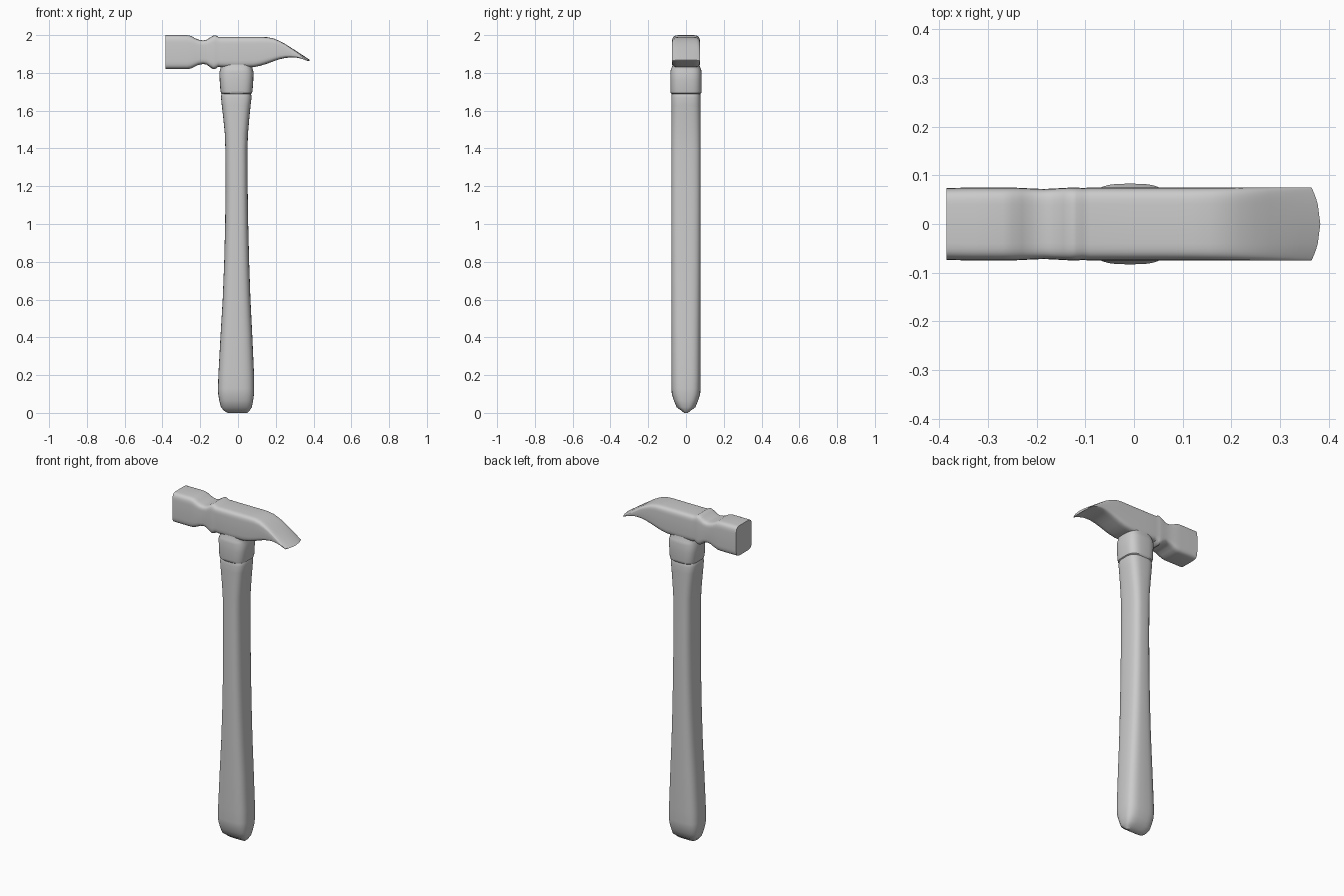
import bpy, bmesh, math

SEG = 40


def ring(lo, hi, half, power):
    """Rounded-rectangle outline: u spans lo..hi, y spans -half..half."""
    pts = []
    for i in range(SEG):
        a = 2 * math.pi * i / SEG
        c, s = math.cos(a), math.sin(a)
        u = math.copysign(abs(c) ** (2 / power), c)
        v = math.copysign(abs(s) ** (2 / power), s)
        pts.append(((lo + hi) / 2 + u * (hi - lo) / 2, v * half))
    return pts


def loft(name, stations, power, place, angle=40):
    """Skin a closed body through (position, lo, hi, half width) stations."""
    bm = bmesh.new()
    rings = [[bm.verts.new(place(t, u, y)) for u, y in ring(lo, hi, h, power)]
             for t, lo, hi, h in stations]
    for a, b in zip(rings, rings[1:]):
        for i in range(SEG):
            j = (i + 1) % SEG
            bm.faces.new((a[i], a[j], b[j], b[i]))
    bm.faces.new(rings[0][::-1])
    bm.faces.new(rings[-1])
    bmesh.ops.recalc_face_normals(bm, faces=bm.faces[:])
    mesh = bpy.data.meshes.new(name)
    bm.to_mesh(mesh)
    bm.free()
    obj = bpy.data.objects.new(name, mesh)
    bpy.context.collection.objects.link(obj)
    bpy.ops.object.select_all(action='DESELECT')
    obj.select_set(True)
    bpy.context.view_layer.objects.active = obj
    bpy.ops.object.shade_smooth_by_angle(angle=math.radians(angle))
    return obj


def upright(z, x, y):
    return (x, y, z)


def sideways(x, z, y):
    # the claw edge is bowed when seen from above
    bow = max(0, min(1, (x - 0.25) / 0.13))
    return (x - 3.2 * y * y * bow, y, z)


# Handle: slim waist, swollen grip, tapered butt
loft("handle", [
    (0.0, -0.055, 0.05, 0.010), (0.012, -0.075, 0.062, 0.025),
    (0.03, -0.09, 0.073, 0.050), (0.065, -0.099, 0.08, 0.064),
    (0.10, -0.105, 0.085, 0.075), (0.13, -0.106, 0.086, 0.077),
    (0.20, -0.104, 0.085, 0.078), (0.40, -0.093, 0.076, 0.078),
    (0.60, -0.081, 0.066, 0.078), (0.80, -0.073, 0.059, 0.078),
    (1.00, -0.068, 0.054, 0.078), (1.20, -0.066, 0.051, 0.078),
    (1.40, -0.067, 0.050, 0.078), (1.48, -0.070, 0.053, 0.078),
    (1.56, -0.078, 0.060, 0.078), (1.63, -0.086, 0.067, 0.078),
    (1.67, -0.090, 0.072, 0.078), (1.685, -0.088, 0.070, 0.076),
    (1.70, -0.082, 0.065, 0.072)], 3.2, upright)

# Collar: socket that joins the handle to the head
loft("collar", [
    (1.687, -0.082, 0.065, 0.074), (1.693, -0.090, 0.074, 0.081),
    (1.705, -0.093, 0.077, 0.083), (1.76, -0.097, 0.081, 0.083),
    (1.805, -0.098, 0.082, 0.083), (1.82, -0.093, 0.077, 0.080),
    (1.835, -0.092, 0.078, 0.073), (1.855, -0.098, 0.092, 0.070),
    (1.88, -0.100, 0.105, 0.070)], 3.2, upright)

# Head: striking face, waisted neck, cheek and curved claw
loft("head", [
    (-0.385, 1.82, 2.0, 0.074), (-0.33, 1.82, 2.0, 0.075),
    (-0.27, 1.82, 2.0, 0.075), (-0.25, 1.823, 1.996, 0.075),
    (-0.23, 1.832, 1.985, 0.074), (-0.21, 1.842, 1.976, 0.073),
    (-0.185, 1.847, 1.972, 0.072), (-0.165, 1.843, 1.976, 0.073),
    (-0.145, 1.828, 1.989, 0.074), (-0.13, 1.819, 1.998, 0.075),
    (-0.118, 1.822, 1.999, 0.075), (-0.105, 1.832, 1.991, 0.074),
    (-0.09, 1.830, 1.99, 0.075), (0.0, 1.828, 1.99, 0.075),
    (0.08, 1.830, 1.99, 0.075), (0.12, 1.838, 1.99, 0.075),
    (0.155, 1.849, 1.989, 0.075), (0.19, 1.862, 1.982, 0.075),
    (0.22, 1.872, 1.969, 0.075), (0.25, 1.879, 1.953, 0.075),
    (0.28, 1.882, 1.934, 0.075), (0.31, 1.881, 1.915, 0.075),
    (0.345, 1.875, 1.892, 0.075), (0.383, 1.863, 1.867, 0.075)],
    6, sideways)
